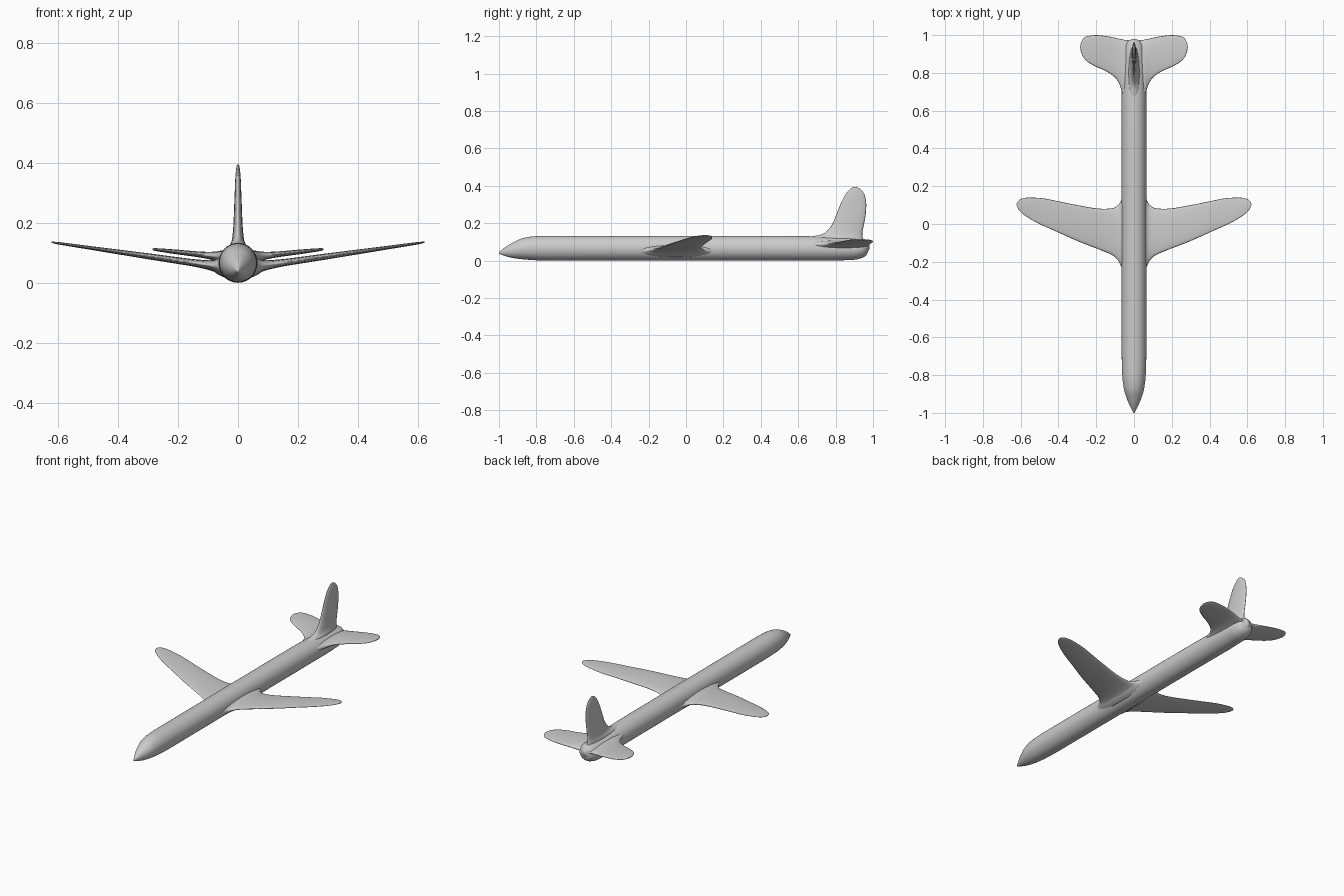
import bpy, bmesh
from math import sin, cos, pi

cube = bpy.data.objects.get("Cube")
if cube:
    bpy.data.objects.remove(cube)

grey = bpy.data.materials.new("light grey")
grey.use_nodes = True
colour = (0.6, 0.6, 0.6, 1)
grey.diffuse_color = colour
grey.node_tree.nodes["Principled BSDF"].inputs["Base Color"].default_value = colour


def smooth_rows(rows, steps=5):
    """Fill in rows with monotone cubic curves keyed on the first column."""
    def slope(i, k):
        if i in (0, len(rows) - 1):
            return 0 if i else (rows[1][k] - rows[0][k]) / (rows[1][0] - rows[0][0])
        a, b, c = rows[i - 1:i + 2]
        d1 = (b[k] - a[k]) / (b[0] - a[0])
        d2 = (c[k] - b[k]) / (c[0] - b[0])
        return 0 if d1 * d2 <= 0 else 2 * d1 * d2 / (d1 + d2)

    out = []
    for i in range(len(rows) - 1):
        a, b = rows[i], rows[i + 1]
        h = b[0] - a[0]
        for s in range(steps):
            t = s / steps
            row = [a[0] + h * t]
            for k in range(1, len(a)):
                row.append(a[k] * (1 + 2 * t) * (1 - t) ** 2 + b[k] * t * t * (3 - 2 * t)
                           + h * t * (1 - t) * ((1 - t) * slope(i, k) - t * slope(i + 1, k)))
            out.append(row)
    return out + [list(rows[-1])]


def loft(name, rows, place, sides=32, mirror=False):
    """Skin elliptical sections; place(row, cos, sin) gives each point."""
    bm = bmesh.new()
    rings = []
    for row in smooth_rows(rows):
        angles = [2 * pi * i / sides for i in range(sides)]
        rings.append([bm.verts.new(place(row, cos(a), sin(a))) for a in angles])
    for r, s in zip(rings, rings[1:]):
        for i in range(sides):
            j = (i + 1) % sides
            bm.faces.new((r[i], r[j], s[j], s[i]))
    bm.faces.new(rings[0])
    bm.faces.new(rings[-1])
    bmesh.ops.recalc_face_normals(bm, faces=bm.faces)
    mesh = bpy.data.meshes.new(name)
    bm.to_mesh(mesh)
    bm.free()
    mesh.materials.append(grey)
    mesh.shade_smooth()
    obj = bpy.data.objects.new(name, mesh)
    bpy.context.collection.objects.link(obj)
    if mirror:
        mod = obj.modifiers.new("mirror", "MIRROR")
        mod.use_mirror_merge = False
    return obj


def chord(front, back, c):
    return (front + back) / 2 + (back - front) / 2 * c


# Fuselage: y, half width, bottom, top
loft("fuselage", [
    (-1, 0.003, 0.037, 0.045), (-0.97, 0.018, 0.026, 0.07), (-0.93, 0.036, 0.015, 0.094),
    (-0.87, 0.054, 0.007, 0.121), (-0.8, 0.062, 0.002, 0.131), (-0.7, 0.065, 0, 0.133),
    (0.5, 0.065, 0, 0.133), (0.75, 0.065, 0, 0.128), (0.9, 0.062, 0.005, 0.12),
    (0.94, 0.055, 0.014, 0.116), (0.965, 0.04, 0.03, 0.11), (0.98, 0.012, 0.06, 0.095)],
    lambda r, c, s: (r[1] * c, r[0], (r[2] + r[3]) / 2 + (r[3] - r[2]) / 2 * s))

# Main wings: x, front edge, back edge, half thickness
loft("wings", [
    (0.045, -0.3, 0.19, 0.034), (0.065, -0.235, 0.135, 0.028), (0.08, -0.2, 0.105, 0.02),
    (0.11, -0.168, 0.085, 0.015), (0.16, -0.145, 0.08, 0.012), (0.3, -0.09, 0.1, 0.01),
    (0.4, -0.045, 0.12, 0.008), (0.5, 0, 0.138, 0.006), (0.56, 0.033, 0.14, 0.005),
    (0.6, 0.063, 0.132, 0.004), (0.615, 0.083, 0.12, 0.003), (0.621, 0.098, 0.108, 0.002)],
    lambda r, c, s: (r[0], chord(r[1], r[2], c), 0.045 + 0.145 * r[0] + r[3] * s), 24, True)

# Tailplane: x, front edge, back edge, half thickness
loft("tailplane", [
    (0, 0.6, 0.97, 0.025), (0.05, 0.65, 0.975, 0.022), (0.075, 0.735, 0.98, 0.016),
    (0.1, 0.775, 0.986, 0.012), (0.15, 0.81, 0.995, 0.009), (0.2, 0.832, 1, 0.008),
    (0.25, 0.862, 0.994, 0.006), (0.27, 0.885, 0.98, 0.005), (0.281, 0.912, 0.96, 0.004),
    (0.285, 0.932, 0.942, 0.002)],
    lambda r, c, s: (r[0], chord(r[1], r[2], c), 0.08 + 0.112 * r[0] + r[3] * s), 24, True)

# Fin: z, front edge, back edge, half thickness
loft("fin", [
    (0.09, 0.56, 0.955, 0.035), (0.125, 0.65, 0.945, 0.027), (0.14, 0.725, 0.943, 0.021),
    (0.16, 0.755, 0.945, 0.018), (0.2, 0.784, 0.953, 0.015), (0.25, 0.805, 0.961, 0.013),
    (0.3, 0.825, 0.964, 0.011), (0.35, 0.85, 0.956, 0.009), (0.38, 0.874, 0.935, 0.006),
    (0.391, 0.89, 0.918, 0.004), (0.395, 0.9, 0.908, 0.002)],
    lambda r, c, s: (r[3] * s, chord(r[1], r[2], c), r[0]), 24)
